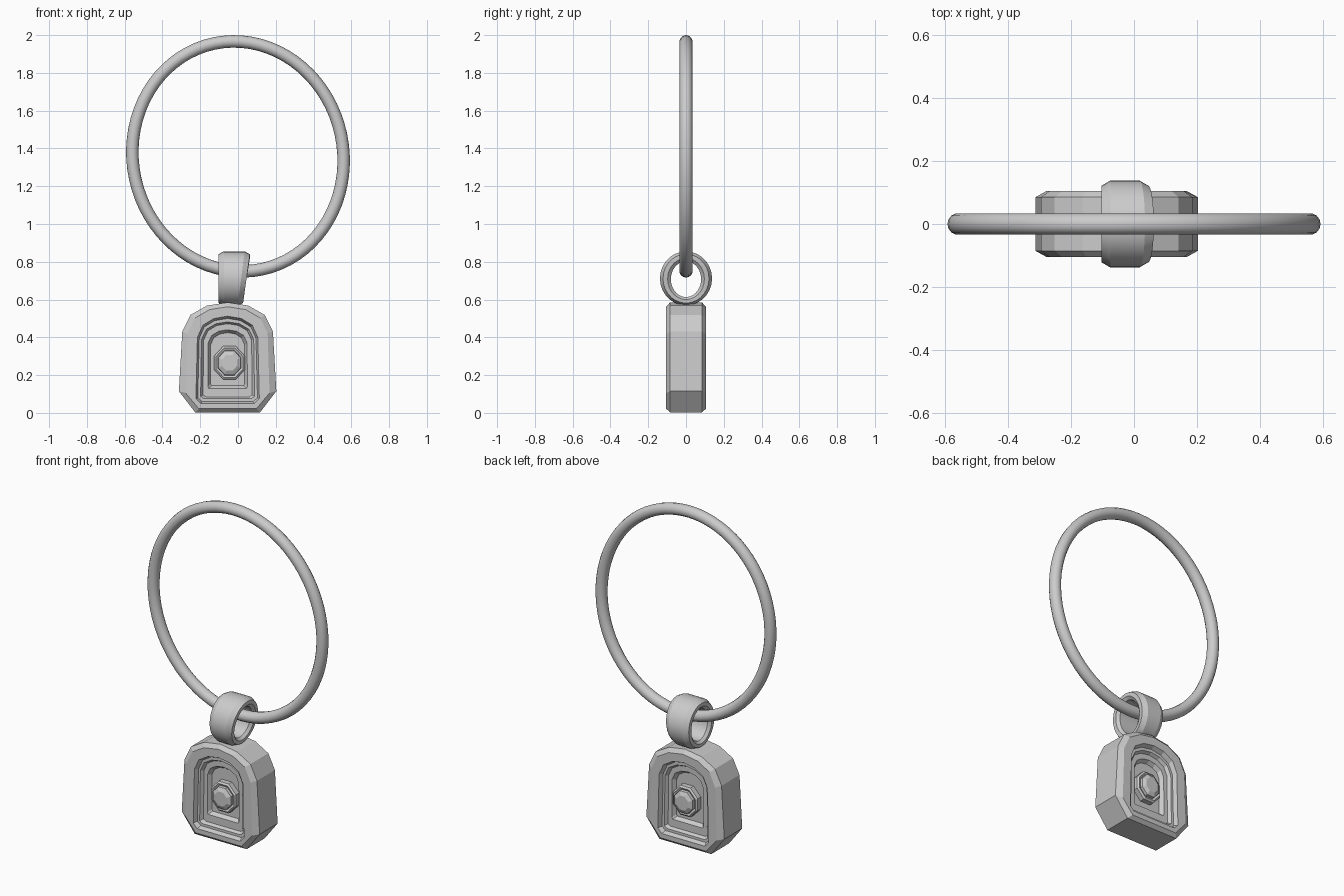
import bpy, bmesh, math

if "Cube" in bpy.data.objects:
    bpy.data.objects.remove(bpy.data.objects["Cube"])

CX = -0.055  # pendant centre line


def finish(name, bm, smooth=None):
    bmesh.ops.recalc_face_normals(bm, faces=bm.faces)
    me = bpy.data.meshes.new(name)
    bm.to_mesh(me)
    bm.free()
    ob = bpy.data.objects.new(name, me)
    bpy.context.collection.objects.link(ob)
    if smooth:
        bpy.ops.object.select_all(action='DESELECT')
        bpy.context.view_layer.objects.active = ob
        ob.select_set(True)
        bpy.ops.object.shade_smooth_by_angle(angle=math.radians(smooth))
    return ob


def loft(bm, loops, closed=False):
    rings = [[bm.verts.new(p) for p in lp] for lp in loops]
    pairs = list(zip(rings, rings[1:]))
    if closed:
        pairs.append((rings[-1], rings[0]))
    for a, b in pairs:
        n = len(a)
        for i in range(n):
            j = (i + 1) % n
            bm.faces.new((a[i], a[j], b[j], b[i]))
    if not closed:
        bm.faces.new(rings[0])
        bm.faces.new(rings[-1])


def arch(y, wb, z0, ws, z1, wt, zs, top):
    """Arched outline: chamfered bottom corners, tapering sides, faceted arch."""
    half = [(wb, z0), (ws, z1)]
    for a in (0, 35, 63):
        r = math.radians(a)
        half.append((wt * math.cos(r), zs + (top - zs) * math.sin(r)))
    pts = half + [(0, top)] + [(-x, z) for x, z in reversed(half)]
    return [(CX + x, y, z) for x, z in pts]


# Pendant body: nested outlines from the niche floor out to the side wall
front = [
    arch(-0.040, 0.085, 0.145, 0.090, 0.155, 0.090, 0.36, 0.425),
    arch(-0.062, 0.100, 0.130, 0.105, 0.140, 0.103, 0.37, 0.440),
    arch(-0.062, 0.115, 0.085, 0.130, 0.095, 0.127, 0.385, 0.472),
    arch(-0.080, 0.125, 0.075, 0.143, 0.088, 0.138, 0.39, 0.482),
    arch(-0.080, 0.135, 0.060, 0.158, 0.080, 0.150, 0.395, 0.500),
    arch(-0.105, 0.142, 0.050, 0.168, 0.076, 0.160, 0.40, 0.512),
    arch(-0.105, 0.152, 0.022, 0.222, 0.105, 0.212, 0.42, 0.562),
    arch(-0.085, 0.172, 0.003, 0.258, 0.115, 0.240, 0.43, 0.585),
]
back = [[(x, -y, z) for x, y, z in lp] for lp in reversed(front)]
bm = bmesh.new()
loft(bm, front + back)
finish("pendant_body", bm)


# Octagonal gem with collar, on both faces
def octagon(y, rx, rz):
    return [(CX + 0.01 + rx * math.cos(math.radians(22.5 + 45 * k)), y,
             0.265 + rz * math.sin(math.radians(22.5 + 45 * k))) for k in range(8)]


for name, s in (("front_gem", 1), ("back_gem", -1)):
    bm = bmesh.new()
    loft(bm, [octagon(-s * y, r, r * 1.08) for y, r in
              ((0.03, 0.088), (0.070, 0.088), (0.078, 0.078),
               (0.072, 0.066), (0.088, 0.064), (0.100, 0.042))])
    finish(name, bm)

# Bail: chamfered band around the x axis, narrower toward the bottom
bm = bmesh.new()
sections = []
N = 28
for k in range(N):
    a = 2 * math.pi * k / N
    c, s = math.cos(a), math.sin(a)
    left, right = -0.103, 0.045 + 0.018 * s
    prof = [(left, 0.3), (left, 0.72), (left + 0.028, 1.0),
            (right - 0.028, 1.0), (right, 0.72), (right, 0.3),
            (right - 0.015, 0.0), (left + 0.015, 0.0)]
    sections.append([(x, c * (0.080 + 0.058 * t),
                      0.708 + 0.004 * t + s * (0.095 + 0.048 * t)) for x, t in prof])
loft(bm, sections, closed=True)
finish("bail", bm, 25)

# Large carrying ring: slightly tilted ellipse with a round section
bm = bmesh.new()
M, K, R = 72, 14, 0.033
tilt = math.radians(12)
sections = []
for k in range(M):
    a = 2 * math.pi * k / M
    ex, ez = 0.557 * math.cos(a), 0.611 * math.sin(a)
    nx, nz = math.cos(a) / 0.557, math.sin(a) / 0.611
    l = math.hypot(nx, nz)
    nx, nz = nx / l, nz / l
    sec = []
    for q in range(K):
        b = 2 * math.pi * q / K
        x, z = ex + nx * R * math.cos(b), ez + nz * R * math.cos(b)
        sec.append((x * math.cos(tilt) - z * math.sin(tilt), 0.034 * math.sin(b),
                    1.358 + x * math.sin(tilt) + z * math.cos(tilt)))
    sections.append(sec)
loft(bm, sections, closed=True)
finish("large_ring", bm, 60)
